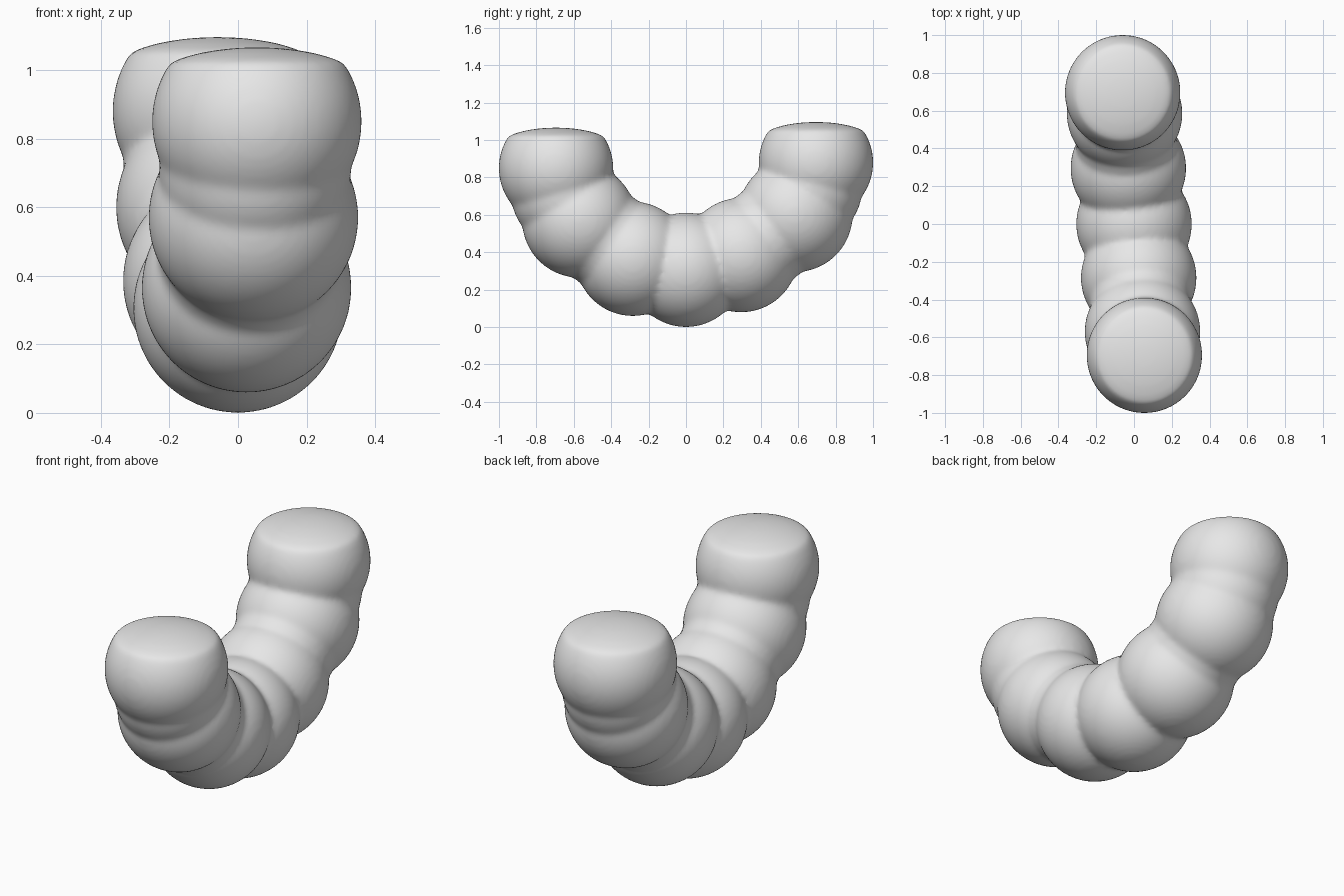
import bpy
import bmesh
from mathutils import Vector, Matrix

cube = bpy.data.objects.get("Cube")
if cube:
    bpy.data.objects.remove(cube, do_unlink=True)

grey = bpy.data.materials.new("light grey")
grey.use_nodes = True
colour = (0.8, 0.8, 0.8, 1)
grey.diffuse_color = colour
grey.node_tree.nodes["Principled BSDF"].inputs["Base Color"].default_value = colour

RADIUS = 0.306
# Bead centres along the curved chain, front end to back end
centres = [Vector(c) for c in (
    (0.055, -0.695, 0.85), (0.045, -0.57, 0.57), (0.025, -0.285, 0.365),
    (0, 0, 0.306),
    (-0.03, 0.295, 0.385), (-0.05, 0.585, 0.6), (-0.06, 0.695, 0.88))]

bm = bmesh.new()


def add_ball(centre, radius, flat_top=False):
    ball = bmesh.ops.create_icosphere(bm, subdivisions=5, radius=radius,
                                      matrix=Matrix.Translation(centre))
    if flat_top:
        # Squash the cap into a shallow dome
        rim = centre.z + 0.17
        for v in ball["verts"]:
            if v.co.z > rim:
                v.co.z = rim + (v.co.z - rim) * 0.34


# Beads, with flattened tops on the two ends
for i, c in enumerate(centres):
    add_ball(c, RADIUS, i in (0, len(centres) - 1))

# Soft necks between beads, fuller on the outside of the end bends
for i, (a, b) in enumerate(zip(centres, centres[1:])):
    mid = (a + b) / 2
    if i in (0, len(centres) - 2):
        mid.y += 0.022 if mid.y > 0 else -0.022
        add_ball(mid, 0.28)
    else:
        add_ball(mid, 0.268)

mesh = bpy.data.meshes.new("beaded_arch")
bm.to_mesh(mesh)
bm.free()
mesh.materials.append(grey)
body = bpy.data.objects.new("beaded_arch", mesh)
bpy.context.collection.objects.link(body)

# Merge the balls into one skin and soften the creases
remesh = body.modifiers.new("merge", "REMESH")
remesh.mode = "VOXEL"
remesh.voxel_size = 0.014
remesh.use_smooth_shade = True
soften = body.modifiers.new("soften", "SMOOTH")
soften.factor = 0.5
soften.iterations = 10
